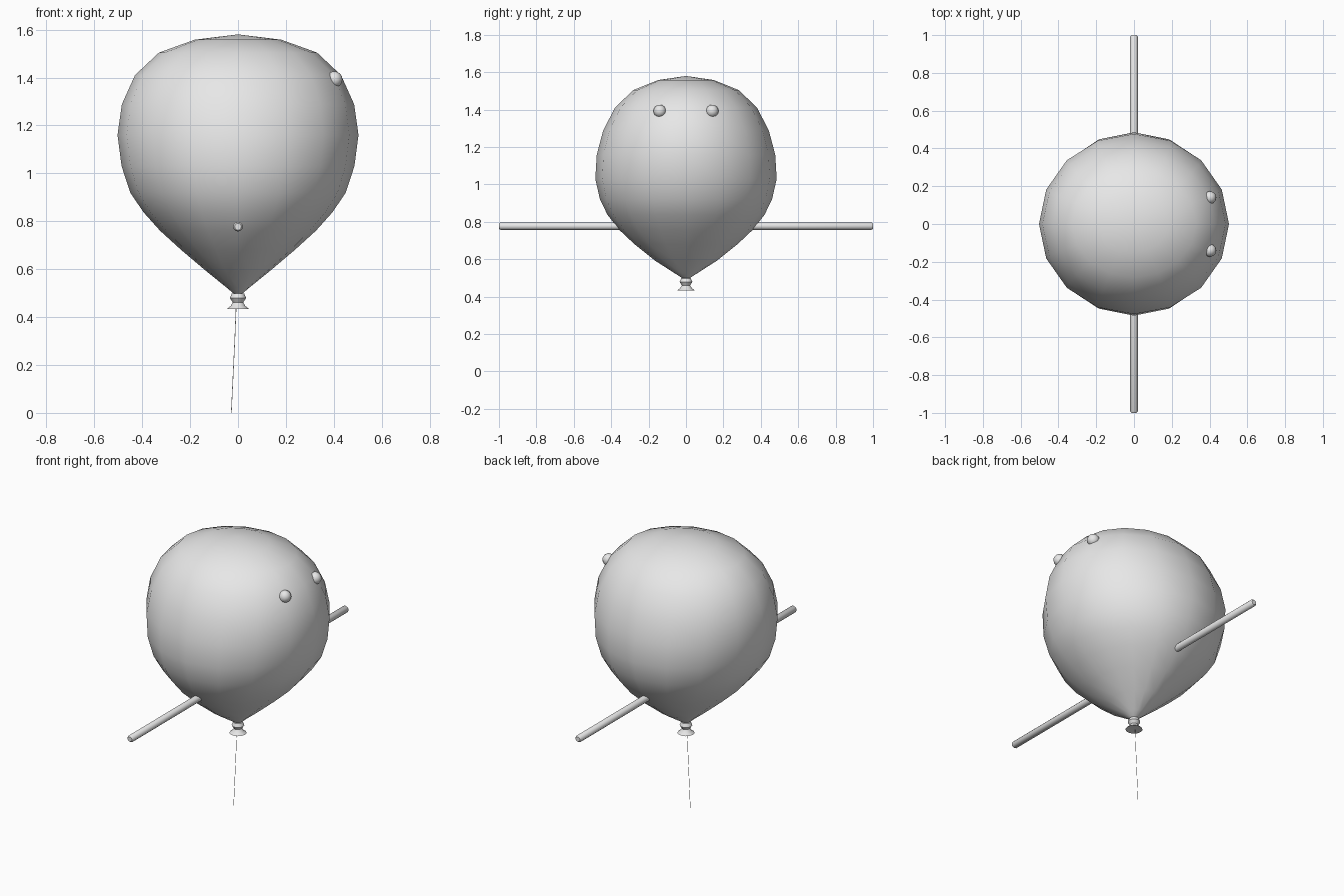
import bpy, bmesh, math
from mathutils import Matrix, Vector

if "Cube" in bpy.data.objects:
    bpy.data.objects.remove(bpy.data.objects["Cube"])

grey = bpy.data.materials.new("plain grey")
grey.diffuse_color = (0.8, 0.8, 0.8, 1)
grey.use_nodes = True
grey.node_tree.nodes["Principled BSDF"].inputs["Base Color"].default_value = grey.diffuse_color


def finish(name, bm, smooth=None):
    bmesh.ops.recalc_face_normals(bm, faces=bm.faces)
    me = bpy.data.meshes.new(name)
    bm.to_mesh(me)
    bm.free()
    me.materials.append(grey)
    ob = bpy.data.objects.new(name, me)
    bpy.context.collection.objects.link(ob)
    if smooth is not None:
        bpy.ops.object.select_all(action='DESELECT')
        ob.select_set(True)
        bpy.context.view_layer.objects.active = ob
        bpy.ops.object.shade_smooth_by_angle(angle=math.radians(smooth))
    return ob


def lathe(name, rings, sides, smooth, matrix=Matrix()):
    """Closed skin through elliptical rings (rx, ry, z); a zero radius is a pole."""
    bm = bmesh.new()
    loops = []
    for rx, ry, z in rings:
        n = 1 if rx == 0 else sides
        loops.append([bm.verts.new((rx * math.cos(2 * math.pi * i / sides),
                                    ry * math.sin(2 * math.pi * i / sides), z))
                      for i in range(n)])
    for a, b in zip(loops, loops[1:]):
        for i in range(sides):
            j = (i + 1) % sides
            quad = [a[i % len(a)], a[j % len(a)], b[j % len(b)], b[i % len(b)]]
            bm.faces.new(list(dict.fromkeys(quad)))
    bm.transform(matrix)
    return finish(name, bm, smooth)


# Balloon body: wider in x near the top, fuller in y near the bottom
lathe("balloon_body", [
    (0, 0, 1.58), (0.18, 0.15, 1.558), (0.33, 0.283, 1.504),
    (0.43, 0.38, 1.41), (0.485, 0.443, 1.288), (0.503, 0.477, 1.16),
    (0.486, 0.485, 1.03), (0.45, 0.46, 0.92), (0.395, 0.42, 0.838),
    (0.325, 0.36, 0.76), (0.237, 0.275, 0.68), (0.133, 0.165, 0.592),
    (0.05, 0.06, 0.525), (0.018, 0.018, 0.498), (0, 0, 0.49)], 16, 60)

# Tied knot with flared lip
knot = [(0, 0.502), (0.026, 0.498), (0.034, 0.479), (0.022, 0.461),
        (0.03, 0.447), (0.046, 0.434), (0, 0.438)]
lathe("knot", [(r, r, z) for r, z in knot], 12, 50)

# Stick arms and eyes, mirrored across y
arm = [(0, 0.28), (0.02, 0.28), (0.02, 0.992), (0.014, 1.0), (0, 1.0)]
for side, s in (("front", -1), ("back", 1)):
    turn = Matrix.Translation((0, 0, 0.777)) @ Matrix.Rotation(-s * math.pi / 2, 4, 'X')
    lathe(side + "_arm", [(r, r, z) for r, z in arm], 12, 40, turn)

    bm = bmesh.new()
    bmesh.ops.create_uvsphere(bm, u_segments=12, v_segments=8, radius=0.034,
                              matrix=Matrix.Translation((0.402, s * 0.14, 1.392)))
    finish(side + "_eye", bm, 60)

# String: hair-thin flat ribbon hanging from the knot
bm = bmesh.new()
w = 0.0013
prev = None
for x, z in ((-0.008, 0.436), (-0.014, 0.29), (-0.021, 0.145), (-0.028, 0)):
    pair = [bm.verts.new((x - w, 0, z)), bm.verts.new((x + w, 0, z))]
    if prev:
        bm.faces.new((prev[0], pair[0], pair[1], prev[1]))
    prev = pair
finish("string", bm)
